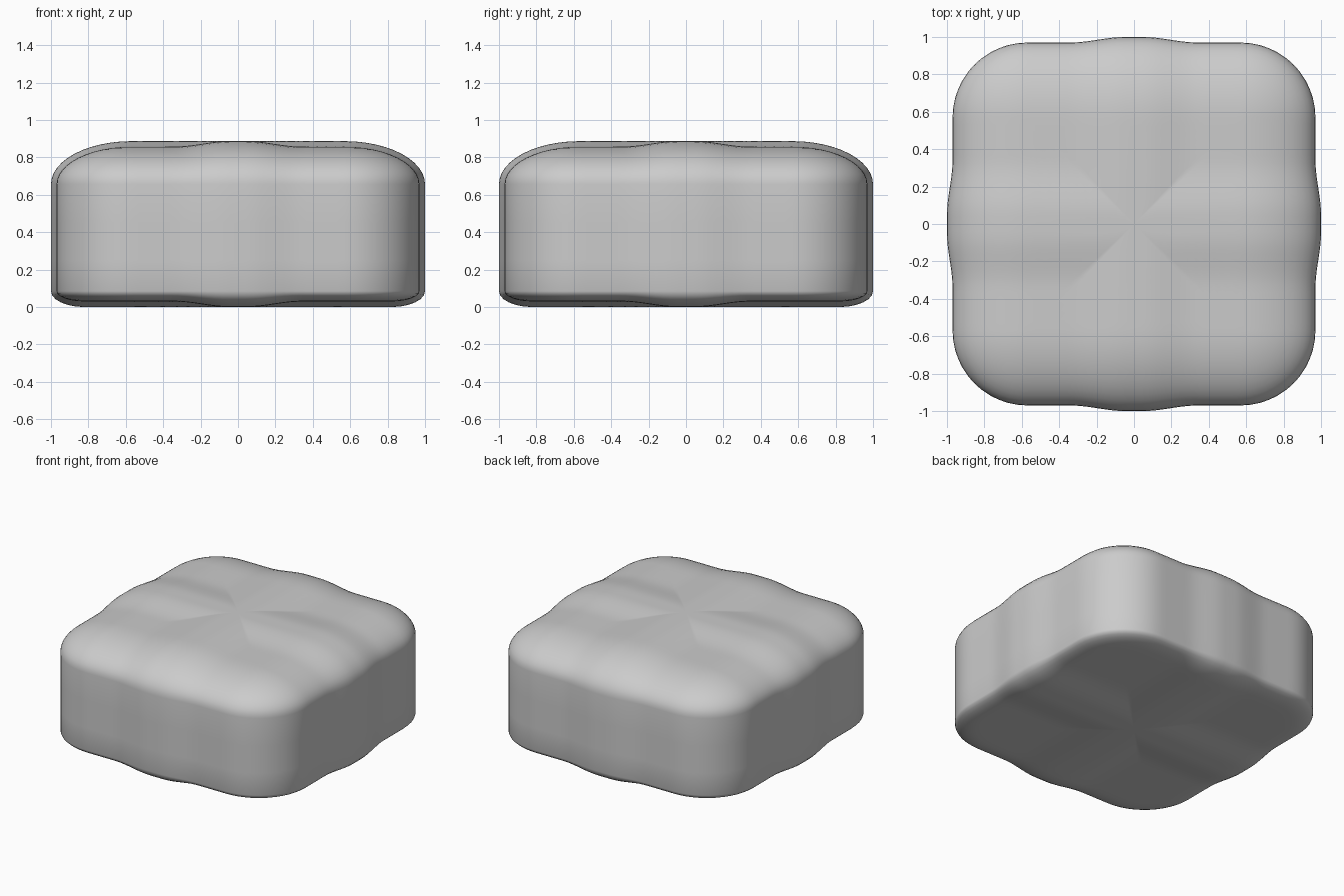
import bpy, bmesh
from math import sin, cos, pi

if "Cube" in bpy.data.objects:
    bpy.data.objects.remove(bpy.data.objects["Cube"])

CORE, R = 0.57, 0.40        # straight half side and corner radius
RIDGE = 0.03                # height of the crossed raised band


def bump(x, y):
    t = min(abs(x), abs(y))
    u = min(max((t - 0.05) / 0.29, 0), 1)
    return RIDGE * (1 - u * u * (3 - 2 * u))


# Rounded-square outline: core point plus outward direction
outline = []
for k in range(4):
    a0 = k * pi / 2
    rot = lambda x, y: (x * cos(a0) - y * sin(a0), x * sin(a0) + y * cos(a0))
    for i in range(28):
        outline.append((rot(1, -1 + 2 * i / 28), rot(1, 0)))
    for i in range(12):
        a = pi / 2 * i / 12
        outline.append((rot(1, 1), rot(cos(a), sin(a))))

# Vertical profile: core scale, radius, height, profile angle
N = 12
prof = [(s / N, 0, 0.03, -pi / 2) for s in range(1, N + 1)]
prof += [(1, 0.08, 0.03, -pi / 2), (1, 0.17, 0.03, -pi / 2)]
for i in range(7):
    p = -pi / 2 * (1 - i / 6)
    prof.append((1, 0.25 + 0.15 * cos(p), 0.085 + 0.055 * sin(p), p))
prof += [(1, R, z, 0) for z in (0.25, 0.45)]
for i in range(12):
    p = pi / 2 * i / 12
    prof.append((1, R * cos(p), 0.657 + 0.2 * sin(p), p))
prof += [(s / N, 0, 0.857, pi / 2) for s in range(N, 0, -1)]

# Cushion body
bm = bmesh.new()
rings = []
for s, r, z, p in prof:
    ring = []
    for (cx, cy), (nx, ny) in outline:
        x, y = cx * CORE * s + nx * r, cy * CORE * s + ny * r
        b = bump(x, y)
        ring.append(bm.verts.new((x + nx * b * cos(p), y + ny * b * cos(p), z + b * sin(p))))
    rings.append(ring)
n = len(outline)
for a, b in zip(rings, rings[1:]):
    for i in range(n):
        j = (i + 1) % n
        bm.faces.new((a[i], a[j], b[j], b[i]))
# Close the centre of bottom and top
for ring, z in ((rings[0], 0.0), (rings[-1], 0.887)):
    c = bm.verts.new((0, 0, z))
    for i in range(n):
        bm.faces.new((ring[i], ring[(i + 1) % n], c))
bmesh.ops.remove_doubles(bm, verts=bm.verts, dist=1e-5)
bmesh.ops.recalc_face_normals(bm, faces=bm.faces)
for f in bm.faces:
    f.smooth = True

mesh = bpy.data.meshes.new("cushion")
bm.to_mesh(mesh)
bm.free()
obj = bpy.data.objects.new("cushion", mesh)
bpy.context.collection.objects.link(obj)
